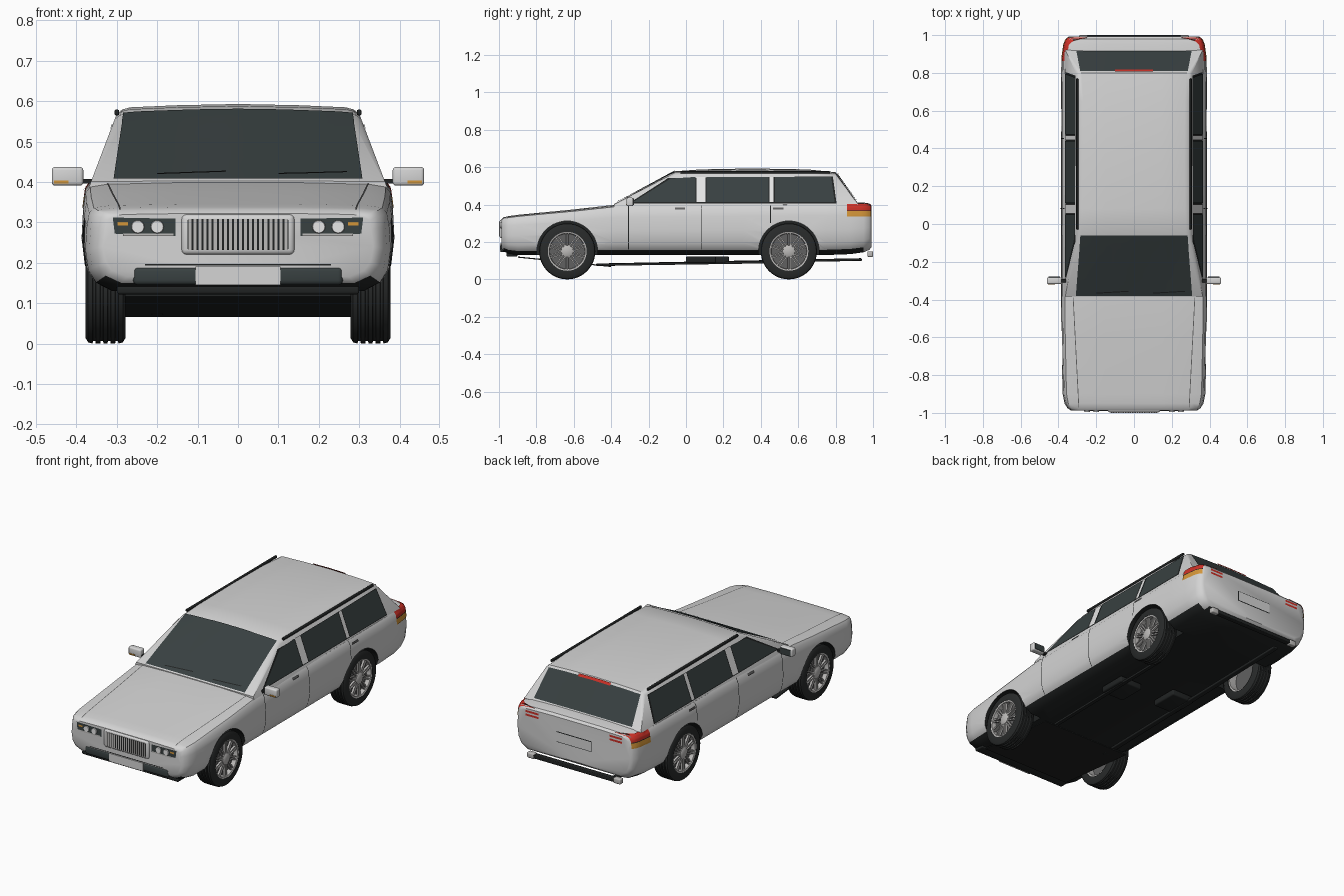
import bpy, bmesh, math
from mathutils import Vector
from mathutils.bvhtree import BVHTree

if "Cube" in bpy.data.objects:
    bpy.data.objects.remove(bpy.data.objects["Cube"])
made = []


def material(name, r, g, b):
    m = bpy.data.materials.new(name)
    m.use_nodes = True
    m.diffuse_color = (r, g, b, 1)
    m.node_tree.nodes["Principled BSDF"].inputs["Base Color"].default_value = (r, g, b, 1)
    return m


paint = material("light grey paint", .66, .66, .66)
glass = material("tinted glass", .04, .052, .053)
trim = material("black trim", .015, .017, .017)
rubber = material("tyre rubber", .022, .024, .024)
metal = material("silver metal", .5, .49, .48)
shade = material("dark grey metal", .12, .12, .12)
white = material("white", .95, .95, .95)
red = material("red lamp", .6, .03, .02)
amber = material("amber lamp", .65, .3, .04)


def add(name, bm, *mats):
    me = bpy.data.meshes.new(name)
    bm.to_mesh(me)
    bm.free()
    for m in mats:
        me.materials.append(m)
    ob = bpy.data.objects.new(name, me)
    bpy.context.collection.objects.link(ob)
    made.append(ob)
    return ob


def loft(name, rings, mats, closed=False, rule=None):
    """Skin closed rings; cap the ends unless the rings join up."""
    bm = bmesh.new()
    rows = [[bm.verts.new(p) for p in ring] for ring in rings]
    n = len(rows[0])
    for a, b in zip(rows, rows[1:] + rows[:1] if closed else rows[1:]):
        for i in range(n):
            j = (i + 1) % n
            bm.faces.new((a[i], a[j], b[j], b[i]))
    if not closed:
        bm.faces.new(rows[0])
        bm.faces.new(rows[-1])
    bmesh.ops.recalc_face_normals(bm, faces=bm.faces)
    if rule:
        for f in bm.faces:
            f.material_index = rule(f)
    return add(name, bm, *mats)


def lathe(name, profile, centre, mats, sides=48, closed=True, rule=None):
    """Turn (x, radius) points about an axle along x."""
    cx, cy, cz = centre
    turn = [math.tau * i / sides for i in range(sides)]
    return loft(name, [[(cx + x, cy + r * math.cos(a), cz + r * math.sin(a)) for a in turn]
                       for x, r in profile], mats, closed, rule)


def box(name, centre, size, mat, bevel=0, tilt=0):
    bm = bmesh.new()
    bmesh.ops.create_cube(bm, size=1)
    bmesh.ops.scale(bm, vec=size, verts=bm.verts)
    if bevel:
        bmesh.ops.bevel(bm, geom=bm.edges[:], offset=bevel, segments=3, profile=.5, affect='EDGES')
    ob = add(name, bm, mat)
    ob.location = centre
    ob.rotation_euler.x = tilt
    return ob


def mirrored(half):
    return half + [(-x, z) for x, z in reversed(half) if x > 0]


# Lower body: station, half width, underside height, top height
stations = [(-.987, .335, .165, .322), (-.975, .352, .15, .332), (-.95, .368, .138, .338),
            (-.9, .378, .13, .345), (-.6, .385, .13, .374), (-.37, .387, .13, .4),
            (.3, .387, .13, .408), (.75, .387, .13, .412), (.88, .384, .135, .412),
            (.95, .374, .145, .411), (.98, .362, .158, .406), (.992, .345, .172, .394)]
rings = []
for y, w, low, top in stations:
    h = top - low
    half = [(0, low), (.82 * w, low), (.93 * w, low + .1 * h), (.98 * w, low + .24 * h),
            (w, low + .48 * h), (.99 * w, low + .75 * h), (.975 * w, low + .9 * h),
            (.945 * w, low + .96 * h), (.84 * w, low + .985 * h), (.4 * w, top), (0, top)]
    rings.append([(x, y, z) for x, z in mirrored(half)])
body = loft("lower_body", rings, [paint, trim], rule=lambda f: int(f.normal.z < -.75))

# Wheel arches cut out of the body
for y in (-.635, .55):
    for s in (-1, 1):
        cutter = lathe("arch_cutter", [(s * .25, .162), (s * .5, .162)], (0, y, .15),
                       [paint, trim], closed=False, rule=lambda f: 1)
        cutter.hide_render = True
        mod = body.modifiers.new("arch", 'BOOLEAN')
        mod.object, mod.operation, mod.solver = cutter, 'DIFFERENCE', 'EXACT'
        bpy.context.view_layer.objects.active = body
        bpy.ops.object.modifier_apply(modifier="arch")
        made.remove(cutter)
        bpy.data.objects.remove(cutter)

# Cabin with sloping sides and a crowned roof
lean = lambda z: .37 - (z - .385) * .38
rings = []
for y, top in [(-.385, .402), (-.06, .575), (.08, .585), (.35, .59), (.65, .585), (.8, .57), (.92, .405)]:
    f = (top - .385) / .2
    half = [(0, .385), (lean(.385), .385), (lean(top - .02 * f), top - .02 * f),
            (lean(top) - .006 * f, top - .01 * f), (lean(top) - .025 * f, top - .005 * f),
            (.15, top), (0, top + .003 * f)]
    rings.append([(x, y, z) for x, z in mirrored(half)])
cabin = loft("cabin", rings, [paint])

verts, polys = [], []
for ob in (body, cabin):
    base = len(verts)
    verts += [v.co.copy() for v in ob.data.vertices]
    polys += [[base + i for i in p.vertices] for p in ob.data.polygons]
skin = BVHTree.FromPolygons(verts, polys)
rays = {"front": (lambda u, v: (u, -2, v), (0, 1, 0)), "back": (lambda u, v: (u, 2, v), (0, -1, 0)),
        "left": (lambda u, v: (2, u, v), (-1, 0, 0)), "right": (lambda u, v: (-2, u, v), (1, 0, 0)),
        "top": (lambda u, v: (u, v, 2), (0, 0, -1))}


def drape(name, quad, side, mat, lift=.003, n=10):
    """Lay a thin four-cornered patch on the shell, seen from one side."""
    start, way = rays[side][0], Vector(rays[side][1])
    a, b, c, d = [Vector(p) for p in quad]
    bm = bmesh.new()
    rows = []
    for i in range(n + 1):
        row = []
        for j in range(n + 1):
            q = a.lerp(b, i / n).lerp(d.lerp(c, i / n), j / n)
            origin = Vector(start(*q))
            hit, normal = skin.ray_cast(origin, way)[:2]
            if hit is None:
                hit, normal = skin.find_nearest(origin + way * 1.1)[:2]
            if normal.dot(way) > 0:
                normal = -normal
            row.append(bm.verts.new(hit + normal * lift))
        rows.append(row)
    for r, t in zip(rows, rows[1:]):
        for j in range(n):
            f = bm.faces.new((r[j], t[j], t[j + 1], r[j + 1]))
            f.normal_update()
            if f.normal.dot(way) > 0:
                f.normal_flip()
    return add(name, bm, mat)


def rect(u0, u1, v0, v1):
    return [(u0, v0), (u1, v0), (u1, v1), (u0, v1)]


# Windscreen, rear window, wipers, bonnet seams and high brake lamp
drape("windscreen", [(-.308, -.379), (.308, -.379), (.283, -.06), (-.283, -.06)], "top", glass, .004, 16)
drape("rear_window", [(-.285, .808), (.285, .808), (.305, .912), (-.305, .912)], "top", glass, .004, 16)
drape("high_brake_lamp", rect(-.1, .1, .803, .812), "top", red, .007)
for x in (-.2, .1):
    drape("wiper", [(x, -.365), (x + .17, -.355), (x + .17, -.35), (x, -.36)], "top", trim, .008)
for s in (-1, 1):
    drape("bonnet_seam", [(s * .32, -.39), (s * .324, -.39), (s * .294, -.97), (s * .29, -.97)], "top", shade, .002, 24)

# Side glass, pillars, seams, handles and tail lamps
for s, side in ((1, "left"), (-1, "right")):
    drape(side + "_window_surround", [(-.305, .406), (.805, .406), (.785, .55), (-.095, .541)], side, trim, .002)
    drape(side + "_front_window", [(-.285, .411), (.05, .411), (.05, .546), (-.082, .537)], side, glass, .005)
    drape(side + "_middle_window", rect(.11, .44, .411, .546), side, glass, .005)
    drape(side + "_rear_window", [(.475, .411), (.795, .411), (.776, .546), (.475, .546)], side, glass, .005)
    drape(side + "_centre_pillar", rect(.056, .104, .411, .546), side, white, .005)
    drape(side + "_rear_pillar", rect(.446, .469, .411, .546), side, white, .005)
    for y, low in ((-.31, .16), (.08, .16), (.45, .3)):
        drape(side + "_door_seam", rect(y, y + .004, low, .395), side, trim, .002)
    for y in (-.06, .465):
        drape(side + "_door_handle", rect(y, y + .055, .372, .382), side, shade, .006)
    for name, mat, low, high in (("upper", red, .368, .402), ("lower", amber, .335, .364)):
        drape(side + "_tail_lamp_" + name, rect(.862, .985, low, high), side, mat, .004)
    drape(side + "_lamp_divider", rect(.862, .985, .364, .368), side, trim, .004)
    for z in (.352, .372):
        drape(side + "_rear_marker", rect(s * .22, s * .3, z, z + .011), "back", red)
    box(side + "_roof_rail", (s * .3, .37, .572), (.012, .8, .014), trim, .004)

    # Door mirrors
    box(side + "_mirror", (s * .422, -.3, .414), (.078, .036, .046), paint, .008)
    box(side + "_mirror_glass", (s * .422, -.281, .414), (.062, .004, .034), glass)
    box(side + "_mirror_indicator", (s * .437, -.317, .4), (.036, .006, .007), amber)
    box(side + "_mirror_arm", (s * .375, -.3, .402), (.03, .02, .012), trim)

    # Headlamps
    drape(side + "_headlamp_housing", [(s * .155, .266), (s * .305, .272), (s * .31, .312), (s * .155, .309)],
          "front", glass)
    drape(side + "_headlamp_strip", rect(s * .16, s * .285, .266, .273), "front", metal, .005)
    drape(side + "_indicator", rect(s * .272, s * .298, .292, .301), "front", amber, .006)
    for x in (.2, .248):
        bm = bmesh.new()
        bmesh.ops.create_cone(bm, cap_ends=True, segments=24, radius1=.017, radius2=.015, depth=.008)
        lamp = add(side + "_headlamp", bm, white)
        lamp.location, lamp.rotation_euler.x = (s * x, -.991, .289), math.pi / 2

# Grille and front bumper
box("grille_frame", (0, -.982, .27), (.28, .03, .1), paint, .012)
box("grille_recess", (0, -.983, .27), (.254, .03, .08), trim, .005)
for i in range(20):
    box("grille_bar", (-.1188 + i * .0125, -.993, .27), (.0075, .014, .077), metal)
box("lower_intake", (0, -.976, .168), (.52, .03, .046), glass, .012)
box("front_plate", (0, -.988, .168), (.21, .012, .046), paint)
drape("bumper_line", rect(-.23, .23, .193, .197), "front", trim)
box("front_lip", (0, -.93, .132), (.6, .06, .02), trim, .006)

# Rear plate and bumper bar
drape("rear_plate_border", rect(-.11, .11, .255, .315), "back", trim)
drape("rear_plate", rect(-.106, .106, .259, .311), "back", paint, .005)
box("rear_bumper_bar", (0, .985, .135), (.5, .03, .02), trim, .004)
for s in (-1, 1):
    box("rear_bumper_tip", (s * .268, .985, .135), (.045, .03, .03), metal, .006)

# Underside parts
box("front_undertray", (0, -.65, .094), (.56, .5, .006), trim, 0, -.1)
box("exhaust_pipe", (-.2, .23, .092), (.03, 1.42, .014), trim, .004, .02)
box("left_sill_rail", (.2, .0, .085), (.02, .9, .012), trim, 0, .015)
box("left_silencer", (.152, .08, .105), (.145, .16, .036), trim, .008)
box("right_silencer", (-.152, .15, .105), (.145, .16, .036), trim, .008)

# Wheels
tread = [(-.05, .104), (-.05, .135), (-.043, .147)]
for x in (-.028, -.009, .009, .028):
    tread += [(x - .004, .15), (x - .003, .144), (x + .003, .144), (x + .004, .15)]
tread += [(.043, .147), (.05, .135), (.05, .104)]
for y in (-.635, .55):
    for s in (-1, 1):
        hub = Vector((s * .328, y, .15))
        label = ("front" if y < 0 else "rear") + ("_left" if s > 0 else "_right")
        lathe(label + "_tyre", [(s * x, r) for x, r in tread], hub, [rubber])
        lathe(label + "_rim", [(s * x, r) for x, r in [(.03, .094), (.046, .096), (.05, .107), (-.045, .107),
                                                       (-.045, .094)]], hub, [metal])
        lathe(label + "_brake_disc", [(0, .096), (s * .022, .096)], hub, [shade], closed=False)
        lathe(label + "_hub", [(s * .02, .032), (s * .044, .032), (s * .05, .022)], hub, [metal], 24, False)
        bm = bmesh.new()
        for i in range(10):
            for off in (-.007, .007):
                part = bmesh.ops.create_cube(bm, size=1)["verts"]
                bmesh.ops.scale(bm, vec=(.012, .007, .078), verts=part)
                bmesh.ops.translate(bm, vec=(s * .036, off, .06), verts=part)
                a = math.tau * i / 10
                for v in part:
                    p = v.co.copy()
                    v.co.y = p.y * math.cos(a) - p.z * math.sin(a)
                    v.co.z = p.y * math.sin(a) + p.z * math.cos(a)
        add(label + "_spokes", bm, metal).location = hub

bpy.ops.object.select_all(action='DESELECT')
for ob in made:
    ob.select_set(True)
bpy.context.view_layer.objects.active = body
bpy.ops.object.shade_smooth_by_angle(angle=math.radians(35))
